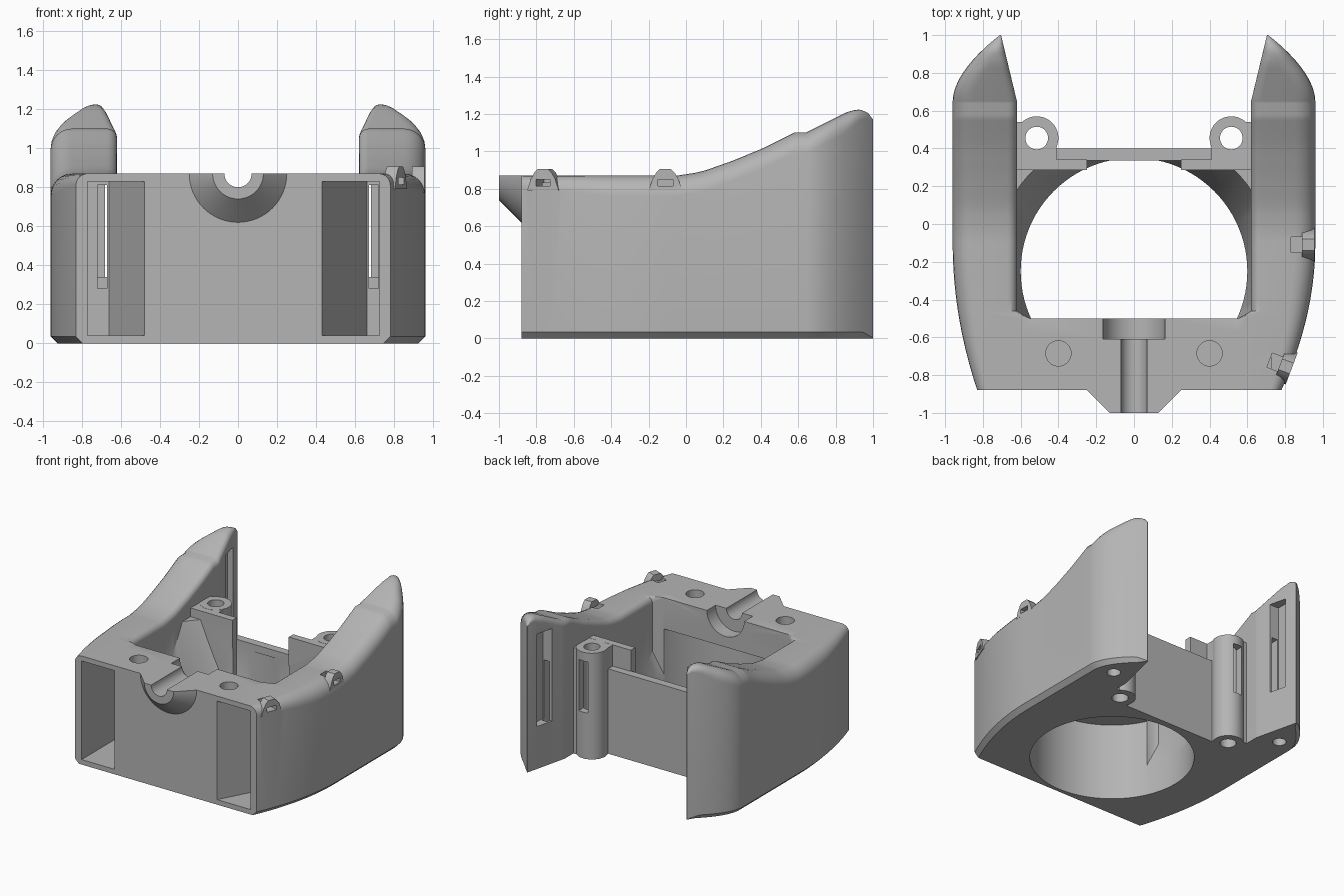
import bpy, bmesh, math
from mathutils import Matrix, Vector

cube = bpy.data.objects.get("Cube")
if cube:
    bpy.data.objects.remove(cube)

grey = bpy.data.materials.new("plain grey")
grey.use_nodes = True
grey.diffuse_color = (0.46, 0.46, 0.46, 1)
grey.node_tree.nodes["Principled BSDF"].inputs["Base Color"].default_value = (0.46, 0.46, 0.46, 1)


def make(name, bm):
    bmesh.ops.recalc_face_normals(bm, faces=bm.faces)
    mesh = bpy.data.meshes.new(name)
    bm.to_mesh(mesh)
    bm.free()
    mesh.materials.append(grey)
    obj = bpy.data.objects.new(name, mesh)
    bpy.context.scene.collection.objects.link(obj)
    return obj


def loft(name, rings):
    bm = bmesh.new()
    rows = [[bm.verts.new(p) for p in ring] for ring in rings]
    n = len(rows[0])
    for a, b in zip(rows, rows[1:]):
        for i in range(n):
            j = (i + 1) % n
            bm.faces.new((a[i], a[j], b[j], b[i]))
    bm.faces.new(rows[0])
    bm.faces.new(rows[-1])
    return make(name, bm)


def prism(name, outline, z0, z1):
    return loft(name, [[(x, y, z) for x, y in outline] for z in (z0, z1)])


def box(name, x0, x1, y0, y1, z0, z1):
    return prism(name, [(x0, y0), (x1, y0), (x1, y1), (x0, y1)], z0, z1)


def cone(name, r0, r1, start, end, segments=64):
    start, end = Vector(start), Vector(end)
    axis = end - start
    turn = Vector((0, 0, 1)).rotation_difference(axis).to_matrix().to_4x4()
    bm = bmesh.new()
    bmesh.ops.create_cone(bm, cap_ends=True, segments=segments, radius1=r0, radius2=r1,
                          depth=axis.length, matrix=Matrix.Translation((start + end) / 2) @ turn)
    return make(name, bm)


def combine(target, other, operation):
    mod = target.modifiers.new("combine", "BOOLEAN")
    mod.operation = operation
    mod.solver = "EXACT"
    mod.object = other
    bpy.context.view_layer.objects.active = target
    bpy.ops.object.modifier_apply(modifier=mod.name)
    bpy.data.objects.remove(other)


def add(target, other):
    combine(target, other, "UNION")


def cut(target, other):
    combine(target, other, "DIFFERENCE")


# Side profile of the arm tops
CREST = [(-0.9, 0.87), (-0.05, 0.87), (0.08, 0.89), (0.25, 0.95), (0.42, 1.02), (0.58, 1.1),
         (0.64, 1.1), (0.8, 1.18), (0.86, 1.21), (0.92, 1.225), (0.97, 1.21), (1.0, 1.17)]


def crest(y):
    for (a, za), (b, zb) in zip(CREST, CREST[1:]):
        if y <= b + 1e-6:
            return za + (zb - za) * (y - a) / (b - a)
    return CREST[-1][1]


def outer(y, front):
    if y < -0.1:
        return 0.96 - (0.96 - front) * ((-0.1 - y) / 0.78) ** 2
    if y > 0.65:
        return 0.96 - 0.25 * ((y - 0.65) / 0.35) ** 1.8
    return 0.96


def arm_section(y, side, front):
    xo, z = outer(y, front), crest(y)
    xi = 0.55 if y < -0.49 else 0.62 + max(0, y - 0.65) * 0.24
    w = xo - xi
    r = min(0.06 + 0.05 * min(1, (y + 0.88) / 0.5), w * 0.55)
    q = min(0.001 if y < -0.49 else 0.05, w * 0.35)
    c = min(0.035, w * 0.4)
    pts = [(xi, 0), (xo - c, 0), (xo, c)]
    for i in range(7):
        t = math.pi / 2 * i / 6
        pts.append((xo - r + r * math.cos(t), z - r + r * math.sin(t)))
    for i in range(7):
        t = math.pi / 2 * (1 + i / 6)
        pts.append((xi + q + q * math.cos(t), z - q + q * math.sin(t)))
    return [(side * x, y, zz) for x, zz in pts]


stations = sorted({round(-0.88 + 0.076 * i, 3) for i in range(6)} | {-0.46}
                  | {round(-0.4 + 0.05 * i, 3) for i in range(20)}
                  | {0.58, 0.64} | {round(0.65 + 0.025 * i, 3) for i in range(15)})

# side, front half width, pocket inner edge, pocket outer edge
SIDES = [(-1, 0.83, 0.47, 0.77), (1, 0.78, 0.42, 0.725)]

# Scooped filling between the arms
body = box("holder_body", -0.64, 0.64, -0.6, 0.345, 0, 0.78)
cut(body, cone("scoop", 0.6, 0.79, (0, -0.25, 0.25), (0, -0.25, 0.9), 96))

# Front block and arms
add(body, box("front_block", -0.6, 0.6, -0.88, -0.5, 0, 0.87))
for side, front, _, _ in SIDES:
    add(body, loft("arm", [arm_section(y, side, front) for y in stations]))

# Rear wall, webs and screw ears
add(body, box("rear_wall", -0.45, 0.45, 0.335, 0.4, 0, 0.68))
for side in (-1, 1):
    xs = sorted((side * 0.25, side * 0.64))
    add(body, box("web", *xs, 0.285, 0.342, 0, 0.85))
    xs = sorted((side * 0.41, side * 0.63))
    add(body, box("ear_root", *xs, 0.33, 0.45, 0, 0.849))
    xs = sorted((side * 0.54, side * 0.63))
    add(body, box("ear_bridge", *xs, 0.44, 0.54, 0, 0.848))
    add(body, cone("ear", 0.115, 0.115, (side * 0.515, 0.455, 0), (side * 0.515, 0.455, 0.851), 40))

# Half cone boss on the front
boss = cone("boss", 0.27, 0.13, (0, -0.86, 0.87), (0, -1, 0.87))
cut(boss, box("boss_trim", -1, 1, -1.2, 0, 0.87, 1.5))
add(body, boss)

# Large round opening, groove and counterbore
cut(body, cone("opening", 0.6, 0.6, (0, -0.25, -0.1), (0, -0.25, 0.62), 96))
cut(body, cone("groove", 0.07, 0.07, (0, -1.1, 0.87), (0, -0.4, 0.87), 32))
cut(body, cone("counterbore", 0.165, 0.165, (0, -0.61, 0.87), (0, -0.4, 0.87), 48))

for side, front, pin, pout in SIDES:
    # Front pocket running into the arm channel and tip slot
    pocket = [(side * x, y) for x, y in
              ((pin, -0.9), (pout, -0.9), (pout, -0.45), (0.66, -0.45))]
    cut(body, prism("pocket", pocket, 0.04, 0.83))
    cut(body, box("channel", *sorted((side * 0.67, side * 0.72)), -0.5, 0.8, 0.28, 0.81))
    cut(body, box("tip_slot", *sorted((side * 0.55, side * 0.73)), 0.77, 0.91, 0.34, 1.08))
    # Screw holes
    cut(body, cone("top_hole", 0.067, 0.067, (side * 0.4, -0.685, 0.68), (side * 0.4, -0.685, 1), 32))
    cut(body, cone("ear_hole", 0.06, 0.06, (side * 0.515, 0.455, -0.1), (side * 0.515, 0.455, 1), 32))
    cut(body, cone("arm_hole", 0.05, 0.05, (side * 0.79, 0.71, -0.1), (side * 0.79, 0.71, 0.12), 32))
    x = side * 0.515
    cut(body, box("ear_slot", x - 0.04, x + 0.04, 0.46, 0.62, 0.37, 0.78))

# Two cable loops on the left arm edge
DOME = [(-0.09, 0.79), (-0.07, 0.85), (-0.05, 0.885), (-0.03, 0.905),
        (0.03, 0.905), (0.05, 0.885), (0.07, 0.85), (0.09, 0.79)]
for x, y, angle in ((0.955, -0.11, 0), (0.835, -0.765, -0.36)):
    place = Matrix.Translation((x, y, 0)) @ Matrix.Rotation(angle, 4, "Z")
    loop = loft("cable_loop", [[(d, t, z) for t, z in DOME] for d in (-0.065, 0)])
    slot = box("loop_slot", -0.125, 0.05, -0.04, 0.04, 0.815, 0.85)
    window = box("loop_window", -0.125, -0.065, -0.04, 0.04, 0.83, 0.95)
    for part in (loop, slot, window):
        part.data.transform(place)
    add(body, loop)
    cut(body, slot)
    cut(body, window)

body.data.materials.clear()
body.data.materials.append(grey)
for poly in body.data.polygons:
    poly.material_index = 0
bpy.ops.object.select_all(action="DESELECT")
body.select_set(True)
bpy.context.view_layer.objects.active = body
bpy.ops.object.shade_smooth_by_angle(angle=math.radians(30))
